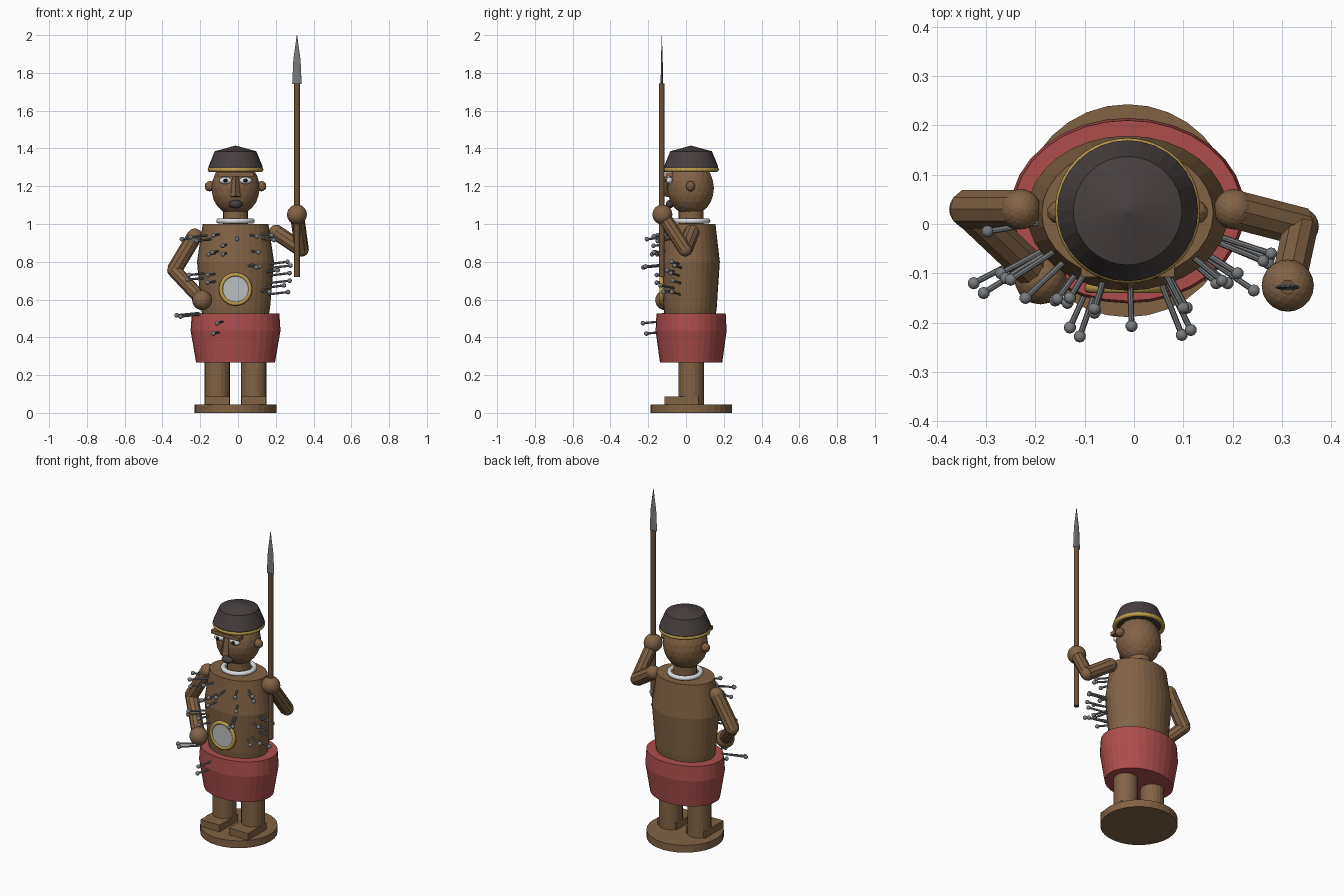
import bpy, bmesh, math
from mathutils import Vector, Matrix

cube = bpy.data.objects.get("Cube")
if cube:
    bpy.data.objects.remove(cube, do_unlink=True)


def material(name, r, g, b):
    m = bpy.data.materials.new(name)
    m.use_nodes = True
    m.diffuse_color = (r, g, b, 1)
    m.node_tree.nodes["Principled BSDF"].inputs["Base Color"].default_value = (r, g, b, 1)
    return m


WOOD = material("brown wood", .22, .125, .06)
SHAFT = material("dark wood", .15, .085, .045)
RED = material("red cloth", .42, .075, .075)
HAT = material("dark felt", .065, .05, .05)
GOLD = material("brass", .5, .34, .07)
WHITE = material("white", .72, .73, .74)
GLASS = material("mirror glass", .5, .52, .54)
IRON = material("iron", .19, .2, .21)
BLACK = material("black", .01, .01, .01)

CX, CY = -.013, .027      # axis of the figure


def finish(bm, name, mat, smooth=False):
    bmesh.ops.recalc_face_normals(bm, faces=bm.faces)
    mesh = bpy.data.meshes.new(name)
    bm.to_mesh(mesh)
    bm.free()
    mesh.materials.append(mat)
    for p in mesh.polygons:
        p.use_smooth = smooth
    obj = bpy.data.objects.new(name, mesh)
    bpy.context.collection.objects.link(obj)
    return obj


def lathe(name, profile, mat, x=CX, y=CY, depth=1, sides=32):
    """Closed solid from (radius, z) pairs, squashed in y by depth."""
    bm = bmesh.new()
    rings = []
    for r, z in profile:
        rings.append([bm.verts.new((x + r * math.cos(a), y + r * depth * math.sin(a), z))
                      for a in (math.tau * i / sides for i in range(sides))])
    for low, high in zip(rings, rings[1:]):
        for i in range(sides):
            j = (i + 1) % sides
            bm.faces.new((low[i], low[j], high[j], high[i]))
    bm.faces.new(rings[0])
    bm.faces.new(rings[-1])
    return finish(bm, name, mat)


def ball(name, centre, size, mat, detail=3, smooth=False):
    bm = bmesh.new()
    bmesh.ops.create_icosphere(bm, subdivisions=detail, radius=1)
    bmesh.ops.transform(bm, verts=bm.verts,
                        matrix=Matrix.Translation(centre) @ Matrix.Diagonal((*size, 1)))
    return finish(bm, name, mat, smooth)


def add_rod(bm, a, b, r1, r2, sides):
    a, b = Vector(a), Vector(b)
    turn = (b - a).to_track_quat("Z", "Y").to_matrix().to_4x4()
    bmesh.ops.create_cone(bm, cap_ends=True, segments=sides, radius1=r1, radius2=r2,
                          depth=(b - a).length, matrix=Matrix.Translation((a + b) / 2) @ turn)


def rod(name, a, b, r, mat, sides=10, r2=None):
    bm = bmesh.new()
    add_rod(bm, a, b, r, r if r2 is None else r2, sides)
    return finish(bm, name, mat)


def box(name, centre, size, mat):
    bm = bmesh.new()
    bmesh.ops.create_cube(bm, size=1, matrix=Matrix.Translation(centre) @ Matrix.Diagonal((*size, 1)))
    return finish(bm, name, mat)


def ring(name, centre, major, minor, mat, upright=False):
    bpy.ops.mesh.primitive_torus_add(location=centre, major_radius=major, minor_radius=minor,
                                     major_segments=40, minor_segments=10,
                                     rotation=(math.pi / 2 if upright else 0, 0, 0))
    obj = bpy.context.object
    obj.name = name
    obj.data.materials.append(mat)
    bpy.ops.object.shade_smooth()
    return obj


# Base, legs and feet
lathe("base", [(.216, 0), (.216, .045)], WOOD)
for side, label in ((-1, "right"), (1, "left")):
    x = CX + side * .097
    lathe(label + "_leg", [(.067, .045), (.067, .32)], WOOD, x=x, sides=20)
    box(label + "_foot", (x, -.025, .066), (.13, .18, .042), WOOD)

# Skirt, torso and neck
lathe("skirt", [(.209, .268), (.238, .435), (.232, .525)], RED, depth=.79)
lathe("torso", [(.17, .48), (.183, .56), (.204, .8), (.174, 1.0)], WOOD, depth=.77, y=.022)
lathe("neck", [(.066, .98), (.066, 1.1)], WOOD, sides=20)
ring("collar", (CX, CY, 1.016), .088, .014, WHITE)

# Head and face
ball("head", (CX, .024, 1.19), (.128, .124, .145), WOOD)
for side, label in ((-1, "right"), (1, "left")):
    ball(label + "_ear", (CX + side * .136, .024, 1.2), (.028, .025, .028), WOOD, 2)
    ex = CX + side * .053
    ball(label + "_eye", (ex, -.088, 1.23), (.034, .018, .019), WHITE, 3, True)
    ball(label + "_pupil", (ex, -.104, 1.23), (.011, .007, .011), BLACK, 2, True)
box("brow", (CX, -.088, 1.262), (.19, .04, .022), WOOD)
rod("nose", (CX, -.098, 1.25), (CX, -.11, 1.145), .016, WOOD, 4, .027)
ball("mouth", (CX, -.085, 1.105), (.036, .022, .022), HAT, 3, True)

# Hat
lathe("hat", [(.143, 1.285), (.143, 1.305), (.11, 1.385), (.001, 1.415)], HAT)
ring("hat_band", (CX, CY, 1.288), .135, .0125, GOLD)

# Belly mirror
ring("mirror_rim", (CX, -.13, .655), .077, .011, GOLD, True)
rod("mirror_glass", (CX, -.11, .655), (CX, -.135, .655), .073, GLASS, 32)

# Arms: shoulder, elbow, hand
arms = {
    "right": ((-.23, .03, .935), (-.338, .03, .755), (-.19, -.11, .597)),
    "left": ((.203, .03, .955), (.338, -.005, .865), (.312, -.125, 1.05)),
}
for label, (shoulder, elbow, hand) in arms.items():
    ball(label + "_shoulder", shoulder, (.041,) * 3, WOOD)
    rod(label + "_upper_arm", shoulder, elbow, .041, WOOD)
    ball(label + "_elbow", elbow, (.037,) * 3, WOOD)
    rod(label + "_forearm", elbow, hand, .037, WOOD)
    ball(label + "_hand", hand, (.053,) * 3, WOOD)

# Spear
lathe("spear_shaft", [(.015, .72), (.015, 1.745)], SHAFT, x=.312, y=-.128, sides=12)
lathe("spear_head", [(.025, 1.74), (.019, 1.87), (.001, 2.0)], IRON, x=.312, y=-.128,
      depth=.25, sides=12)

# Nails: positions of the heads, each shank pointing in to the body axis
nails = [
    (-.297, -.015, .92), (-.25, -.113, .93), (-.22, -.15, .91), (-.13, -.15, .94),
    (-.155, -.152, .84), (-.135, -.16, .85), (-.08, -.172, .885), (-.08, -.18, .84),
    (-.005, -.207, .92), (.1, -.17, .935), (.178, -.115, .94), (.19, -.12, .915),
    (.107, -.17, .85), (.115, -.215, .775), (.097, -.225, .77), (.243, -.135, .675),
    (.262, -.075, .8), (.278, -.06, .78), (.273, -.08, .74), (.273, -.07, .7),
    (.265, -.075, .64), (.167, -.12, .64), (.21, -.1, .755), (-.26, -.11, .73),
    (-.27, -.1, .705), (-.16, -.155, .73), (-.16, -.155, .69), (-.325, -.12, .517),
    (-.305, -.14, .51), (-.11, -.228, .475), (-.13, -.21, .42),
]
shanks, heads = bmesh.new(), bmesh.new()
for x, y, z in nails:
    out = Vector((x - CX, (y - CY) * 1.1, 0)).normalized()
    tip = Vector((x, y, z)) - out * .135
    tip.z += -.015 if x > .2 else .012
    add_rod(shanks, tip, (x, y, z), .006, .006, 8)
    bmesh.ops.create_icosphere(heads, subdivisions=2, radius=.0125,
                               matrix=Matrix.Translation((x, y, z)))
finish(shanks, "nail_shanks", IRON)
finish(heads, "nail_heads", IRON, True)
